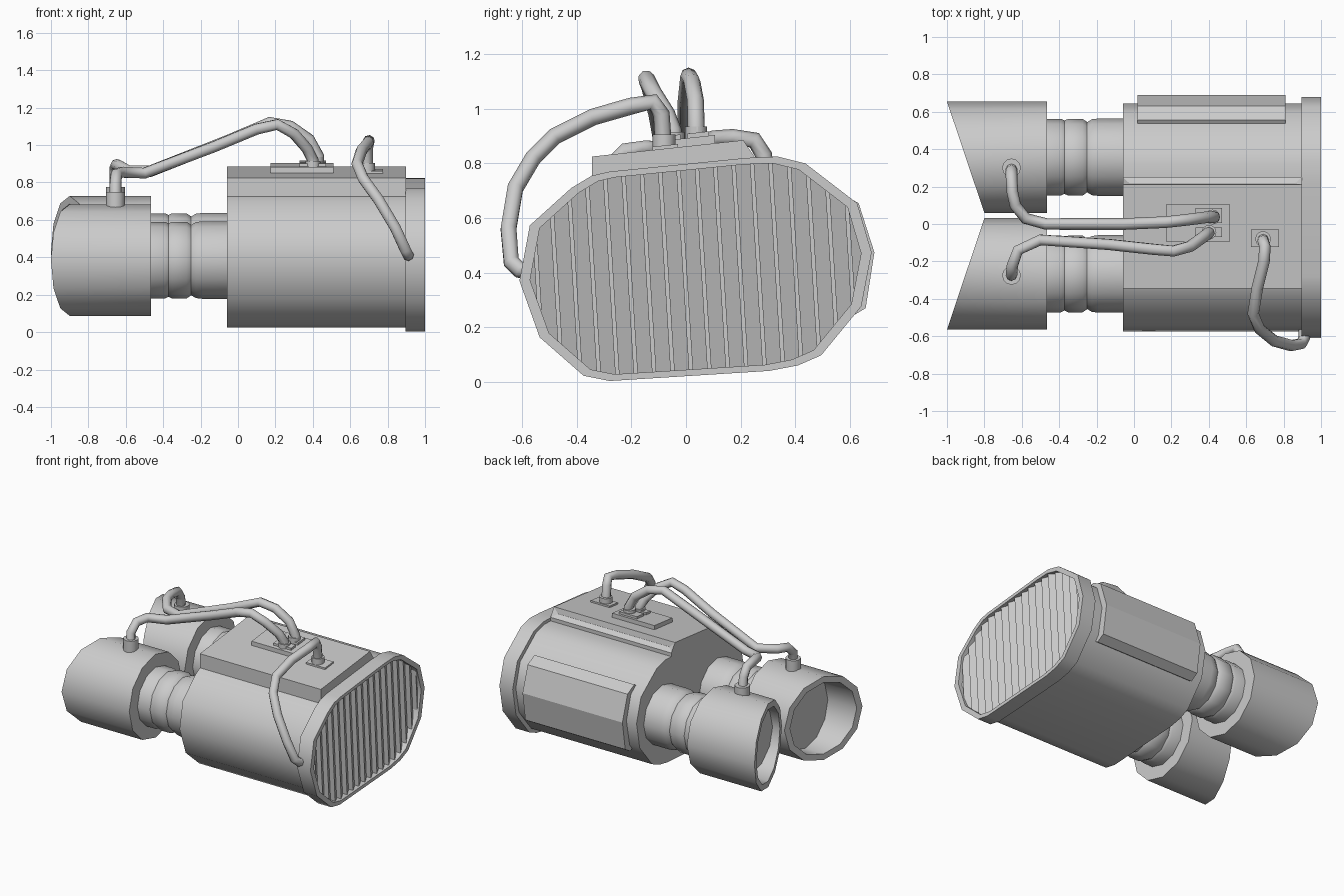
import bpy, bmesh, math
from mathutils import Vector

if "Cube" in bpy.data.objects:
    bpy.data.objects.remove(bpy.data.objects["Cube"])

CY, CZ = 0.035, 0.415  # centre of the housing section
OUTLINE = [(-.61, .37), (-.572, .573), (-.42, .71), (-.345, .755), (-.28, .77), (.22, .82),
           (.335, .825), (.437, .80), (.627, .654), (.68, .474), (.642, .276), (.495, .097),
           (.41, .06), (.305, .04), (-.28, .003), (-.375, .022), (-.536, .163)]


def scaled(s):
    return [(CY + (y - CY) * s, CZ + (z - CZ) * s) for y, z in OUTLINE]


def finish(name, bm, smooth=True):
    bmesh.ops.recalc_face_normals(bm, faces=bm.faces)
    me = bpy.data.meshes.new(name)
    bm.to_mesh(me)
    bm.free()
    ob = bpy.data.objects.new(name, me)
    bpy.context.collection.objects.link(ob)
    if smooth:
        bpy.ops.object.select_all(action='DESELECT')
        ob.select_set(True)
        bpy.context.view_layer.objects.active = ob
        bpy.ops.object.shade_smooth_by_angle(angle=math.radians(40))
    return ob


def loft(name, rings, smooth=True):
    """Skin a list of closed loops of 3D points and cap both ends."""
    bm = bmesh.new()
    loops = [[bm.verts.new(p) for p in r] for r in rings]
    n = len(loops[0])
    for a, b in zip(loops, loops[1:]):
        for i in range(n):
            j = (i + 1) % n
            bm.faces.new((a[i], a[j], b[j], b[i]))
    bm.faces.new(loops[0])
    bm.faces.new(loops[-1])
    return finish(name, bm, smooth)


def section(x, pts):
    return [(x, y, z) for y, z in pts]


def circle(xf, r, cy, cz, n=12):
    """Ring around the x axis; xf gives x from the y offset."""
    out = []
    for i in range(n):
        a = 2 * math.pi * i / n
        dy = r * math.cos(a)
        out.append((xf(dy), cy + dy, cz + r * math.sin(a)))
    return out


# Main housing and rear flange with recessed opening
body = scaled(.945)
loft("housing", [section(-.06, body), section(.92, body)])
loft("rear_flange", [section(.895, OUTLINE), section(1, OUTLINE),
                     section(1, scaled(.94)), section(.935, scaled(.94))])

# Louvre slats, each a strip of the opening, angled
across = Vector((0, math.cos(.062), math.sin(.062)))
pitch, count = .0675, 19
for k in range(count):
    bm = bmesh.new()
    bm.faces.new([bm.verts.new(p) for p in section(0, scaled(.94))])
    c = Vector((0, CY, CZ)) + across * (k - count / 2) * pitch
    for co, no in ((c, -across), (c + across * pitch * .82, across)):
        bmesh.ops.bisect_plane(bm, geom=bm.verts[:] + bm.edges[:] + bm.faces[:],
                               plane_co=co, plane_no=no, clear_outer=True)
    if not bm.faces:
        bm.free()
        continue
    for v in bm.verts:
        v.co.x = .988 - (v.co - c).dot(across) * .5
    ext = bmesh.ops.extrude_face_region(bm, geom=bm.faces[:])
    for v in ext["geom"]:
        if isinstance(v, bmesh.types.BMVert):
            v.co.x = .93
    finish("louvre_slat", bm, False)

# Top deck with a sunken panel
DECK = [(-.345, .70), (-.345, .825), (.21, .885), (.25, .825), (.25, .75)]
deck = loft("top_deck", [section(-.06, DECK), section(.897, DECK)], False)
bm = bmesh.new()
bm.from_mesh(deck.data)
top = max(bm.faces, key=lambda f: f.calc_center_median().z)
bmesh.ops.inset_region(bm, faces=[top], thickness=.05, depth=-.015)
bm.to_mesh(deck.data)
bm.free()


# Plates and keys following the slope of the deck
def slab(name, x0, x1, y0, y1, h):
    def z(y):
        return .825 + .108 * (y + .345)
    rect = [(x0, y0), (x1, y0), (x1, y1), (x0, y1)]
    loft(name, [[(x, y, z(y) + d) for x, y in rect] for d in (-.03, h)], False)


slab("connector_base", .175, .51, -.096, .107, .03)
slab("connector_plate", .33, .47, .005, .085, .046)
slab("connector_plate", .33, .47, -.07, -.02, .046)
slab("side_hose_plate", .625, .775, -.123, -.03, .012)
for i in range(3):
    slab("key", .15 + .14 * i, .27 + .14 * i, -.235, -.165, -.004)

# Raised panel on the back side
PANEL = [(.5, .66), (.555, .695), (.632, .655), (.69, .474), (.658, .27), (.60, .235), (.5, .3)]
loft("side_panel", [section(.02, PANEL), section(.81, PANEL)], False)

# Twin intake barrels with mirrored slanted mouths, and ribbed necks
NECK = [(-.5, .205), (-.39, .205), (-.372, .196), (-.352, .205), (-.275, .205),
        (-.25, .188), (-.225, .203), (-.19, .207), (-.03, .207)]
for cy, cz, side in ((-.267, .385, 1), (.357, .43, -1)):
    def slant(dy, s=side):
        return -.9 + s * dy * .336
    loft("intake_barrel", [circle(lambda d: -.465, .298, cy, cz), circle(slant, .298, cy, cz),
                           circle(slant, .255, cy, cz), circle(lambda d: -.76, .25, cy, cz)])
    loft("neck", [circle(lambda d, x=x: x, r, cy, cz) for x, r in NECK])


# Hoses and their collars
def hose(name, pts):
    cu = bpy.data.curves.new(name, 'CURVE')
    cu.dimensions = '3D'
    cu.bevel_depth = .031
    cu.bevel_resolution = 2
    cu.use_fill_caps = True
    sp = cu.splines.new('POLY')
    sp.points.add(len(pts) - 1)
    for p, co in zip(sp.points, pts):
        p.co = (*co, 1)
    bpy.context.collection.objects.link(bpy.data.objects.new(name, cu))


def collar(x, y, z0, z1, r):
    ring = [(x + r * math.cos(a * math.pi / 6), y + r * math.sin(a * math.pi / 6)) for a in range(12)]
    loft("hose_collar", [[(px, py, z) for px, py in ring] for z in (z0, z1)])


hose("back_hose", [(-.655, .30, .70), (-.655, .285, .83), (-.655, .25, .885), (-.65, .17, .895),
                   (-.635, .1, .89), (-.58, .03, .86), (-.47, 0, .86), (-.05, .0, 1.025),
                   (.17, .01, 1.12), (.28, .022, 1.10), (.38, .035, 1.03), (.43, .037, .94),
                   (.43, .037, .88)])
hose("front_hose", [(-.655, -.275, .65), (-.655, -.275, .79), (-.65, -.22, .845), (-.62, -.14, .855),
                    (-.5, -.085, .85), (-.13, -.11, .99), (.1, -.135, 1.085), (.21, -.145, 1.11),
                    (.3, -.12, 1.06), (.37, -.07, .98), (.40, -.047, .92), (.40, -.045, .86)])
hose("side_hose", [(.69, -.08, .83), (.69, -.09, .98), (.70, -.12, 1.025), (.695, -.2, 1.01),
                   (.66, -.34, .97), (.637, -.48, .9), (.67, -.56, .82), (.75, -.625, .71),
                   (.84, -.65, .56), (.895, -.64, .44), (.91, -.61, .41), (.91, -.56, .41)])
collar(-.655, -.275, .62, .75, .05)
collar(-.655, .30, .66, .775, .05)
collar(.69, -.08, .83, .905, .042)
collar(.42, .037, .86, .935, .04)
collar(.40, -.045, .85, .915, .04)
